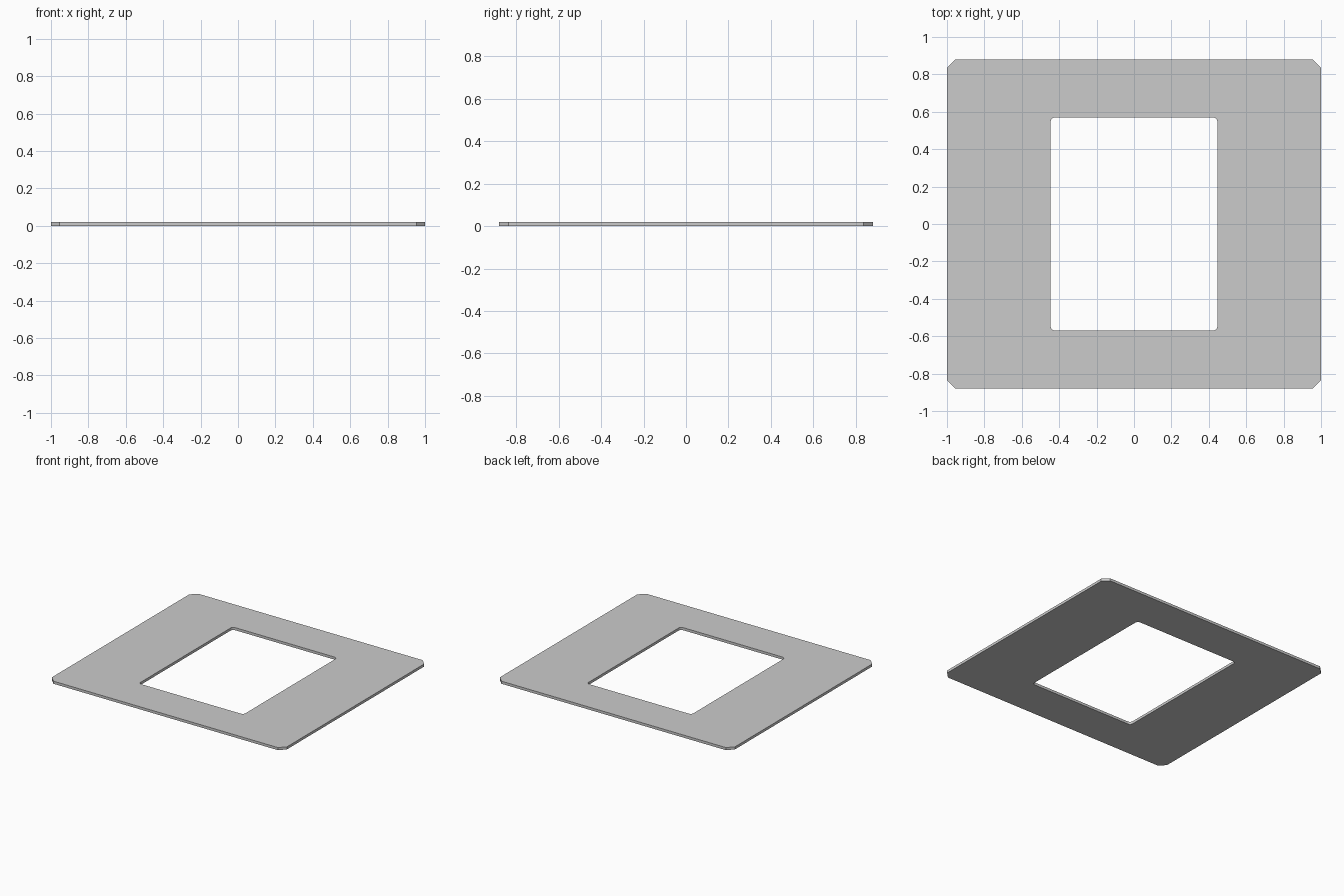
import bpy, bmesh
from math import sin, cos, pi

if "Cube" in bpy.data.objects:
    bpy.data.objects.remove(bpy.data.objects["Cube"])

THICK = 0.02


def corner_loop(hx, hy, r, steps):
    """Rectangle outline with rounded corners (steps=1 gives a chamfer)."""
    pts = []
    for i, (sx, sy) in enumerate([(1, 1), (-1, 1), (-1, -1), (1, -1)]):
        for k in range(steps + 1):
            a = pi / 2 * (i + k / steps)
            pts.append((sx * (hx - r) + r * cos(a), sy * (hy - r) + r * sin(a)))
    return pts


def add_loop(bm, pts):
    vs = [bm.verts.new((x, y, THICK / 2)) for x, y in pts]
    return [bm.edges.new((vs[i - 1], vs[i])) for i in range(len(vs))]


# Flat frame: chamfered outer edge, rounded window
bm = bmesh.new()
edges = add_loop(bm, corner_loop(1.0, 0.88, 0.045, 1))
edges += add_loop(bm, corner_loop(0.446, 0.57, 0.025, 6))
bmesh.ops.triangle_fill(bm, edges=edges, use_beauty=True, normal=(0, 0, 1))
bmesh.ops.recalc_face_normals(bm, faces=bm.faces)
mesh = bpy.data.meshes.new("frame_plate")
bm.to_mesh(mesh)
bm.free()
plate = bpy.data.objects.new("frame_plate", mesh)
bpy.context.collection.objects.link(plate)

# Thickness, centred on the sheet so the plate stands on z = 0
solid = plate.modifiers.new("thickness", 'SOLIDIFY')
solid.thickness = THICK
solid.offset = 0
